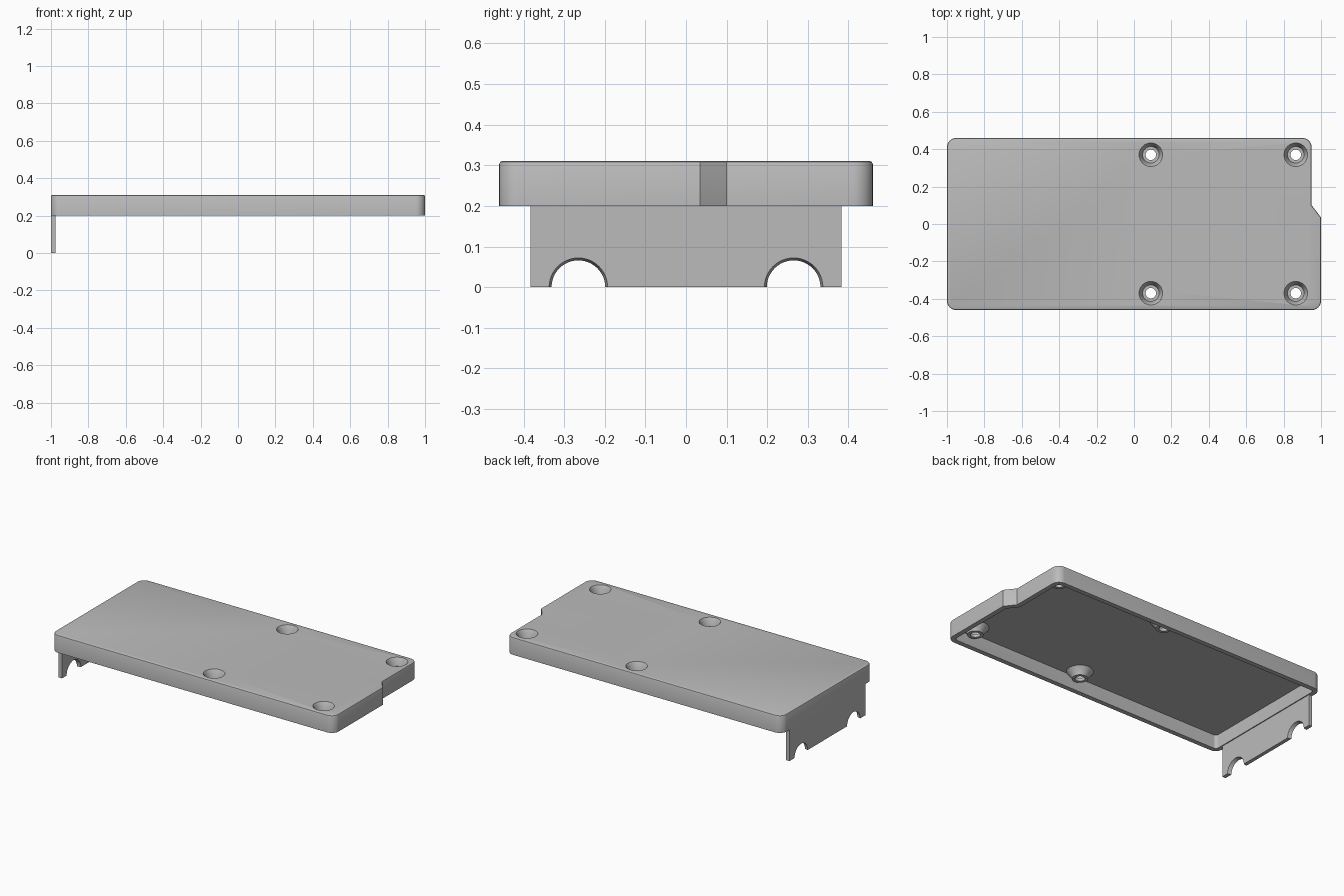
import bpy, bmesh
from math import sin, cos, pi

cube = bpy.data.objects.get("Cube")
if cube:
    bpy.data.objects.remove(cube, do_unlink=True)

grey = bpy.data.materials.new("plain grey")
grey.use_nodes = True
grey.diffuse_color = (0.5, 0.5, 0.5, 1)
grey.node_tree.nodes["Principled BSDF"].inputs["Base Color"].default_value = (0.5, 0.5, 0.5, 1)

BASE, TOP, CEILING, WALL = 0.2, 0.311, 0.287, 0.03


def loft(name, rings):
    """Closed solid through matching rings of points."""
    bm = bmesh.new()
    loops = [[bm.verts.new(p) for p in ring] for ring in rings]
    for a, b in zip(loops, loops[1:]):
        for i in range(len(a)):
            j = (i + 1) % len(a)
            bm.faces.new((a[i], a[j], b[j], b[i]))
    bm.faces.new(loops[0][::-1])
    bm.faces.new(loops[-1])
    bmesh.ops.recalc_face_normals(bm, faces=bm.faces)
    mesh = bpy.data.meshes.new(name)
    bm.to_mesh(mesh)
    bm.free()
    mesh.materials.append(grey)
    obj = bpy.data.objects.new(name, mesh)
    bpy.context.collection.objects.link(obj)
    return obj


def outline(inset, z):
    """Rounded lid outline with the stepped right end."""
    r, x, y = 0.05 - inset, 1 - inset, 0.46 - inset
    shift = 0.34 * inset
    notch = x - 0.05
    pts = []

    def corner(cx, cy, start):
        for i in range(9):
            a = start + i * pi / 16
            pts.append((cx + r * cos(a), cy + r * sin(a), z))

    corner(-x + r, -y + r, pi)
    corner(x - r, -y + r, 1.5 * pi)
    pts.extend([(x, 0.035 - shift, z), (notch, 0.1 - shift, z)])
    corner(notch - r, y - r, 0)
    corner(-x + r, y - r, pi / 2)
    return pts


def lathe(name, x, y, profile, n=40):
    return loft(name, [[(x + r * cos(2 * pi * i / n), y + r * sin(2 * pi * i / n), z)
                        for i in range(n)] for r, z in profile])


def combine(obj, other, operation):
    other.hide_render = True
    mod = obj.modifiers.new(operation, "BOOLEAN")
    mod.operation, mod.object, mod.solver = operation, other, "EXACT"
    bpy.context.view_layer.objects.active = obj
    bpy.ops.object.modifier_apply(modifier=mod.name)
    bpy.data.objects.remove(other, do_unlink=True)


# Hollow lid with a softened top edge
lid = loft("lid", [outline(0, BASE), outline(0, TOP - 0.008),
                   outline(0.0025, TOP - 0.0025), outline(0.008, TOP)])
cavity = loft("cavity_cutter", [outline(WALL, BASE - 0.05), outline(WALL, CEILING)])
combine(lid, cavity, "DIFFERENCE")

# Flared screw bosses with recessed seats and through holes
spots = [(x, y) for x in (0.09, 0.865) for y in (-0.37, 0.37)]
for x, y in spots:
    boss = lathe("boss", x, y, [(0.046, 0.242), (0.05, 0.255), (0.078, CEILING), (0.078, 0.295)])
    combine(lid, boss, "UNION")
for x, y in spots:
    recess = lathe("recess_cutter", x, y, [(0.028, BASE), (0.028, 0.262), (0.044, 0.262),
                                           (0.053, 0.295), (0.063, TOP), (0.063, 0.35)])
    combine(lid, recess, "DIFFERENCE")


# Hanging end plate with two tapered half-round cut-outs
def plate_ring(x, r):
    pts = [(x, -0.383, 0)]
    for cy in (-0.265, 0.265):
        pts += [(x, cy - r * cos(pi * i / 24), r * sin(pi * i / 24)) for i in range(25)]
    return pts + [(x, 0.383, 0), (x, 0.383, BASE + 0.01), (x, -0.383, BASE + 0.01)]


end_plate = loft("end_plate", [plate_ring(-0.9995, 0.066), plate_ring(-0.976, 0.072)])

for obj in (lid, end_plate):
    bpy.ops.object.select_all(action="DESELECT")
    obj.select_set(True)
    bpy.context.view_layer.objects.active = obj
    bpy.ops.object.shade_smooth_by_angle(angle=0.5)
